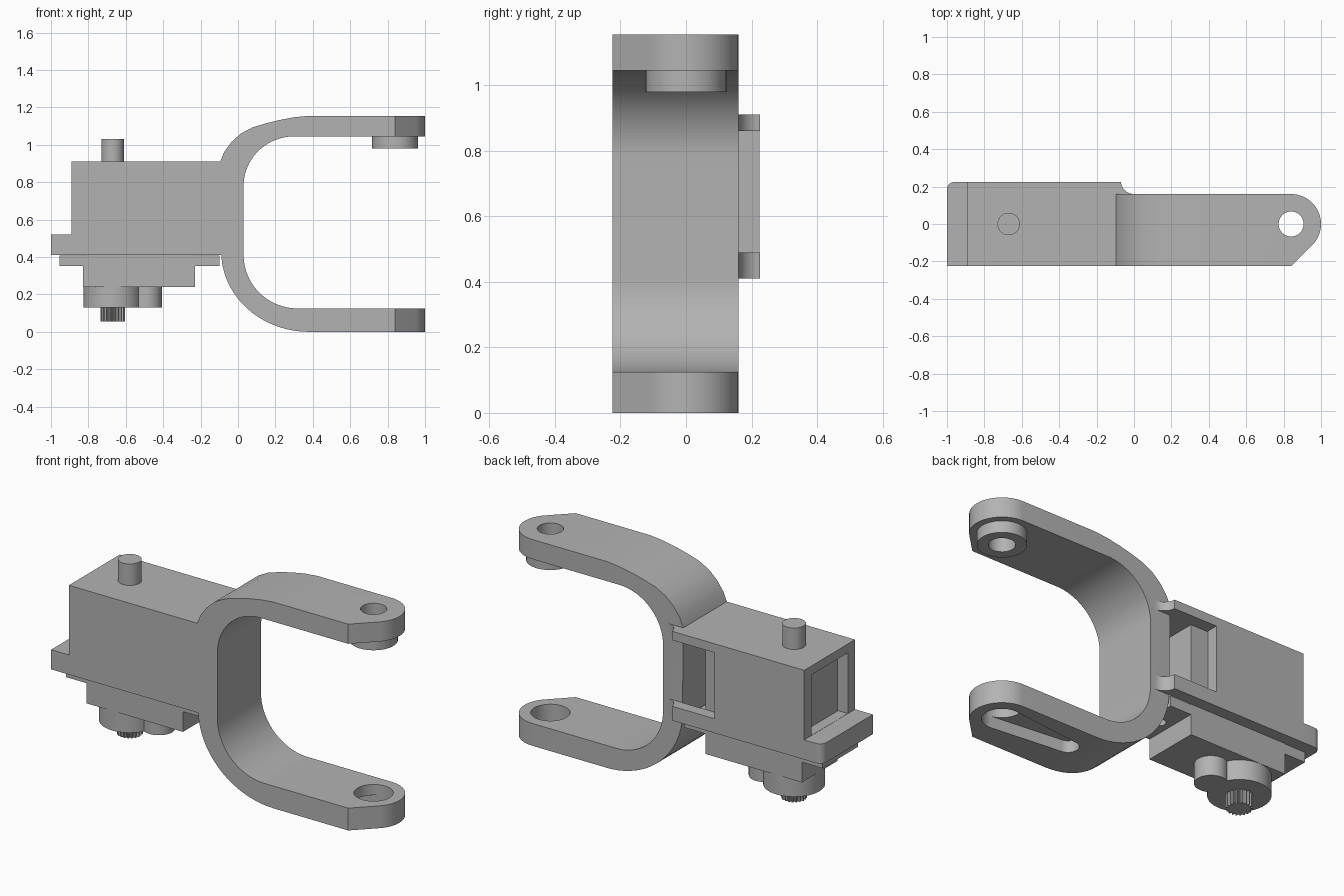
import bpy, bmesh
from math import cos, sin, pi, radians, hypot, acos

if "Cube" in bpy.data.objects:
    bpy.data.objects.remove(bpy.data.objects["Cube"], do_unlink=True)

grey = bpy.data.materials.new("plain_grey")
grey.use_nodes = True
grey.diffuse_color = (0.45, 0.45, 0.45, 1)
grey.node_tree.nodes["Principled BSDF"].inputs["Base Color"].default_value = (0.45, 0.45, 0.45, 1)


def prism(name, pts, lo, hi, axis="z"):
    """Extrude a closed outline along z (outline in xy) or y (outline in xz)."""
    bm = bmesh.new()
    place = (lambda a, b, h: (a, b, h)) if axis == "z" else (lambda a, b, h: (a, h, b))
    rings = [[bm.verts.new(place(a, b, h)) for a, b in pts] for h in (lo, hi)]
    bm.faces.new(rings[0])
    bm.faces.new(rings[1])
    n = len(pts)
    for i in range(n):
        j = (i + 1) % n
        bm.faces.new((rings[0][i], rings[0][j], rings[1][j], rings[1][i]))
    bmesh.ops.recalc_face_normals(bm, faces=bm.faces)
    mesh = bpy.data.meshes.new(name)
    bm.to_mesh(mesh)
    bm.free()
    mesh.materials.append(grey)
    ob = bpy.data.objects.new(name, mesh)
    bpy.context.collection.objects.link(ob)
    return ob


def arc(cx, cy, rx, ry, start, end, n=20):
    angles = [radians(start + (end - start) * i / n) for i in range(n + 1)]
    return [(cx + rx * cos(t), cy + ry * sin(t)) for t in angles]


def rect(x0, x1, y0, y1):
    return [(x0, y0), (x1, y0), (x1, y1), (x0, y1)]


def box(name, x0, x1, y0, y1, z0, z1):
    return prism(name, rect(x0, x1, y0, y1), z0, z1)


def disc(name, x, r, z0, z1, n=48):
    return prism(name, arc(x, 0, r, r, 0, 360, n)[:-1], z0, z1)


def combine(ob, other, operation):
    mod = ob.modifiers.new(operation, "BOOLEAN")
    mod.operation, mod.object, mod.solver = operation, other, "EXACT"
    bpy.context.view_layer.objects.active = ob
    bpy.ops.object.modifier_apply(modifier=mod.name)
    bpy.data.objects.remove(other, do_unlink=True)


def cut(ob, *cutters):
    for c in cutters:
        combine(ob, c, "DIFFERENCE")


FRONT, BACK, ARM_BACK = -0.225, 0.225, 0.16
TIP = 0.84

# Fork: C-shaped profile, trimmed to rounded tips
outer_top = [(-0.095, 0.91), (-0.075, 0.96), (-0.035, 1.015), (0.015, 1.06),
             (0.075, 1.092), (0.15, 1.115), (0.22, 1.132), (0.3, 1.147), (0.38, 1.155)]
profile = (outer_top + [(1.05, 1.155), (1.05, 1.045)]
           + arc(0.30, 0.78, 0.27, 0.265, 90, 180)
           + arc(0.32, 0.41, 0.29, 0.285, 180, 270)
           + [(1.05, 0.125), (1.05, 0)]
           + arc(0.38, 0.43, 0.47, 0.43, 270, 180))
fork = prism("fork_and_housing", profile, FRONT, ARM_BACK, "y")
plan = [(-0.3, FRONT), (TIP, FRONT)] + arc(TIP, 0, 0.16, 0.16, -45, 90) + [(-0.3, ARM_BACK)]
combine(fork, prism("tip_trim", plan, -0.1, 1.3), "INTERSECT")

# Pivot boss and holes in both arms
combine(fork, disc("pivot_boss", TIP, 0.123, 0.98, 1.06), "UNION")
cut(fork, disc("upper_hole", TIP, 0.067, 0.9, 1.3),
    disc("lower_hole", TIP, 0.1, -0.1, 0.2))

# Tapered horn pocket under the lower arm
x2, r1, r2 = 0.42, 0.1, 0.055
tangent = 180 - acos((r1 - r2) / (TIP - x2)) * 180 / pi
tangent = 180 - tangent
pocket = (arc(TIP, 0, r1, r1, -(180 - tangent), 180 - tangent, 32)
          + arc(x2, 0, r2, r2, 180 - tangent, 180 + tangent, 20))
cut(fork, prism("horn_pocket", pocket, -0.1, 0.065))

# Servo housing with a concave fillet towards the fork
plan = ([(-0.89, FRONT), (-0.03, FRONT), (-0.03, 0.1), (0.0, 0.1)]
        + arc(0.0, 0.23, 0.07, 0.07, 270, 184, 10) + [(-0.07, BACK), (-0.89, BACK)])
housing = prism("housing", plan, 0.41, 0.91)
lip = [(-1, FRONT), (-0.85, FRONT), (-0.85, BACK)] + arc(-0.96, BACK - 0.04, 0.04, 0.04, 90, 180, 8)
combine(housing, prism("end_lip", lip, 0.41, 0.52), "UNION")
cut(housing,
    box("cavity", -0.83, -0.085, -0.16, 0.16, 0.3, 0.86),
    box("end_window", -0.9, -0.8, -0.16, 0.16, 0.521, 0.86),
    box("back_window", -0.335, 0.1, 0.16, 0.3, 0.49, 0.86))
combine(fork, housing, "UNION")

# Servo: body, mounting tabs, gear cover, splined output and rear pivot
body = box("servo_body", -0.828, -0.23, -0.158, 0.158, 0.24, 0.858)
tabs = box("servo_tabs", -0.955, -0.10, -0.158, 0.158, 0.353, 0.409)
cut(tabs, disc("hole_a", -0.165, 0.03, 0.3, 0.5, 20), disc("hole_b", -0.9, 0.03, 0.3, 0.5, 20))
cover = disc("gear_cover", -0.67, 0.157, 0.13, 0.245)
combine(cover, disc("small_gear_cover", -0.49, 0.083, 0.13, 0.245, 32), "UNION")
teeth = 20
star = [(-0.67 + r * cos(pi * (2 * i + k) / (2 * teeth)), r * sin(pi * (2 * i + k) / (2 * teeth)))
        for i in range(2 * teeth) for k, r in ((-0.5, 0.066 if i % 2 else 0.055),
                                               (0.5, 0.066 if i % 2 else 0.055))]
spline = prism("output_spline", star, 0.055, 0.135)
pin = disc("rear_pivot_pin", -0.67, 0.06, 0.90, 1.03)

# Smooth the curved walls, keep the edges crisp
for ob in (fork, body, tabs, cover, spline, pin):
    for other in bpy.context.selected_objects:
        other.select_set(False)
    ob.select_set(True)
    bpy.context.view_layer.objects.active = ob
    bpy.ops.object.shade_smooth_by_angle(angle=radians(22))
